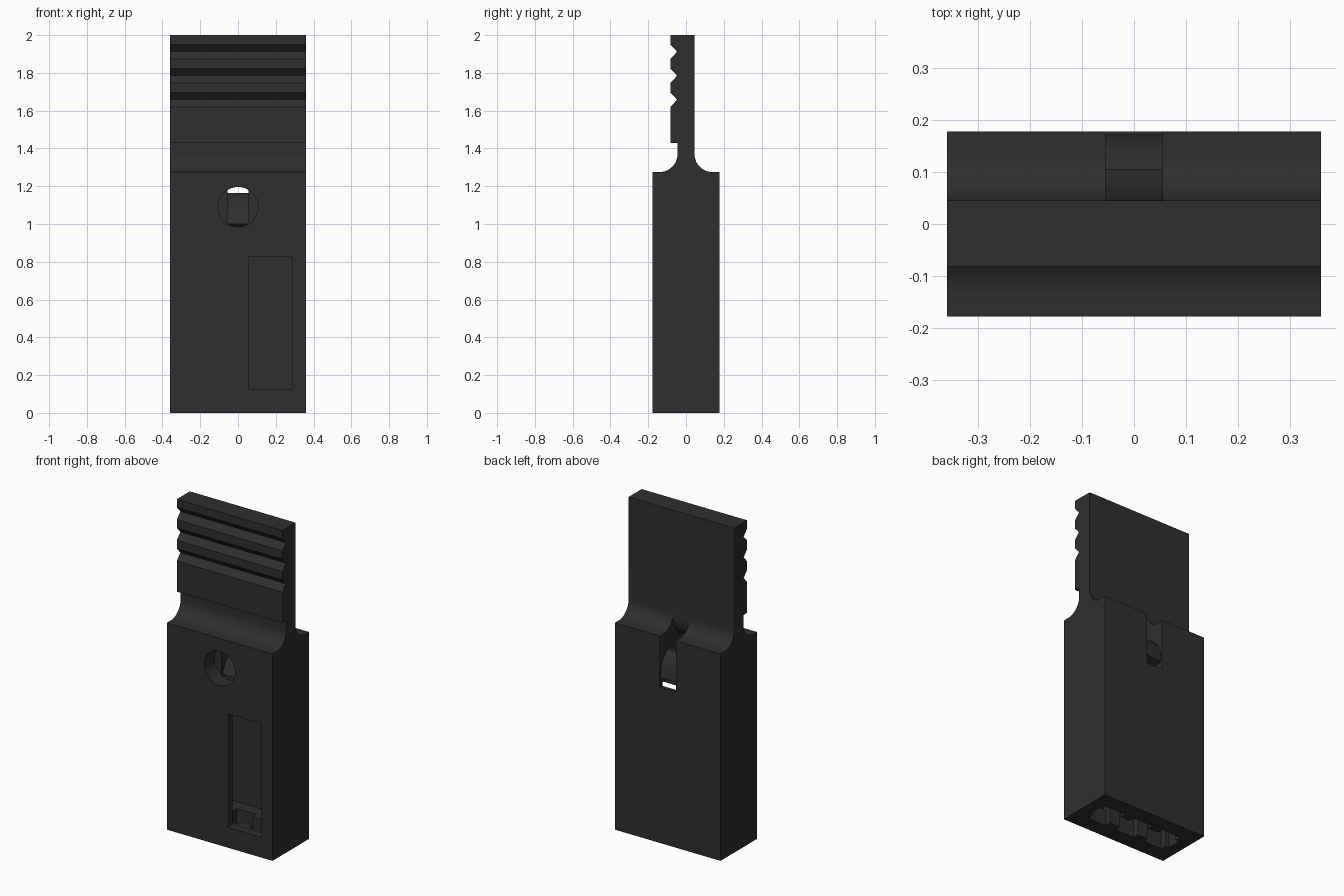
import bpy, bmesh, math
from mathutils import Vector

default = bpy.data.objects.get("Cube")
if default:
    bpy.data.objects.remove(default, do_unlink=True)

plastic = bpy.data.materials.new("dark grey plastic")
plastic.use_nodes = True
plastic.diffuse_color = (0.028, 0.028, 0.028, 1)
plastic.node_tree.nodes["Principled BSDF"].inputs["Base Color"].default_value = plastic.diffuse_color


def prism(name, points, start, end):
    """Extrude a closed outline of 3D points from start to end offset."""
    bm = bmesh.new()
    face = bm.faces.new([bm.verts.new(Vector(p) + Vector(start)) for p in points])
    moved = bmesh.ops.extrude_face_region(bm, geom=[face])["geom"]
    verts = [v for v in moved if isinstance(v, bmesh.types.BMVert)]
    bmesh.ops.translate(bm, verts=verts, vec=Vector(end) - Vector(start))
    bmesh.ops.recalc_face_normals(bm, faces=bm.faces)
    mesh = bpy.data.meshes.new(name)
    bm.to_mesh(mesh)
    bm.free()
    obj = bpy.data.objects.new(name, mesh)
    bpy.context.collection.objects.link(obj)
    mesh.materials.append(plastic)
    return obj


def side_prism(name, outline, half):
    return prism(name, [(0, y, z) for y, z in outline], (-half, 0, 0), (half, 0, 0))


def box(name, x0, x1, y0, y1, z0, z1):
    outline = [(x0, y0, 0), (x1, y0, 0), (x1, y1, 0), (x0, y1, 0)]
    return prism(name, outline, (0, 0, z0), (0, 0, z1))


def arc(cy, cz, r, a0, a1, steps=12):
    angles = [math.radians(a0 + (a1 - a0) * i / steps) for i in range(steps + 1)]
    return [(cy + r * math.cos(a), cz + r * math.sin(a)) for a in angles]


def finish(obj):
    bpy.ops.object.select_all(action='DESELECT')
    obj.select_set(True)
    bpy.context.view_layer.objects.active = obj
    bpy.ops.object.shade_smooth_by_angle(angle=math.radians(30))


def cut(obj, cutter):
    cutter.hide_render = True
    mod = obj.modifiers.new("cut", 'BOOLEAN')
    mod.operation = 'DIFFERENCE'
    mod.solver = 'EXACT'
    mod.object = cutter
    bpy.context.view_layer.objects.active = obj
    bpy.ops.object.modifier_apply(modifier=mod.name)
    bpy.data.objects.remove(cutter, do_unlink=True)


# Housing side outline: block, coved shoulders and notched grip tab
DEPTH, SHOULDER, COVE = 0.178, 1.275, 0.095
outline = [(-DEPTH, 0), (DEPTH, 0), (DEPTH, SHOULDER)]
outline += arc(0.14, SHOULDER + COVE, COVE, 270, 180)
outline += [(0.045, 2), (-0.082, 2)]
for z in (1.912, 1.785, 1.658):
    outline += [(-0.082, z + 0.038), (-0.047, z), (-0.082, z - 0.038)]
outline += [(-0.082, 1.43), (-0.045, 1.43)]
outline += arc(-0.14, SHOULDER + COVE, COVE, 0, -90)
outline += [(-DEPTH, SHOULDER)]
housing = side_prism("housing", outline, 0.36)

# Inner cavity
cut(housing, box("cavity_cutter", -0.3, 0.3, -0.13, 0.155, 0.11, 0.98))

# Socket opening in the base: three stepped lobes joined by a narrow slot
lower = []
for x in (-0.2, 0, 0.2):
    for dx, y in ((-0.09, 0.045), (-0.065, 0.045), (-0.065, 0.082),
                  (0.065, 0.082), (0.065, 0.045), (0.09, 0.045)):
        lower.append((x + dx, -y, 0))
upper = [(x, -y, 0) for x, y, z in reversed(lower)]
cut(housing, prism("socket_cutter", lower + upper, (0, 0, -0.1), (0, 0, 0.2)))

# Front window
cut(housing, box("window_cutter", 0.055, 0.285, -0.3, -0.05, 0.125, 0.825))

# Round front hole
ring = [(x, 0, z) for x, z in arc(0, 1.09, 0.106, 0, 348.75, 31)]
cut(housing, prism("hole_cutter", ring, (0, -0.3, 0), (0, -0.08, 0)))

# Channel from the round hole to the slot in the back
channel = [(-0.085, 0.96), (0.3, 0.96), (0.3, 1.42), (0.046, 1.42)]
channel += arc(-0.085, 1.331, 0.131, 0, -90, 10)
cut(housing, side_prism("channel_cutter", channel, 0.055))
finish(housing)

# Cross bar inside the channel, sloping to both sides
bar = [(-0.075, 1.0), (-0.05, 1.05), (-0.014, 1.1), (0.035, 1.145), (0.085, 1.165),
       (0.105, 1.165), (0.14, 1.13), (0.165, 1.08), (0.172, 1.015), (0.05, 0.982)]
finish(side_prism("cross_bar", bar, 0.0555))
